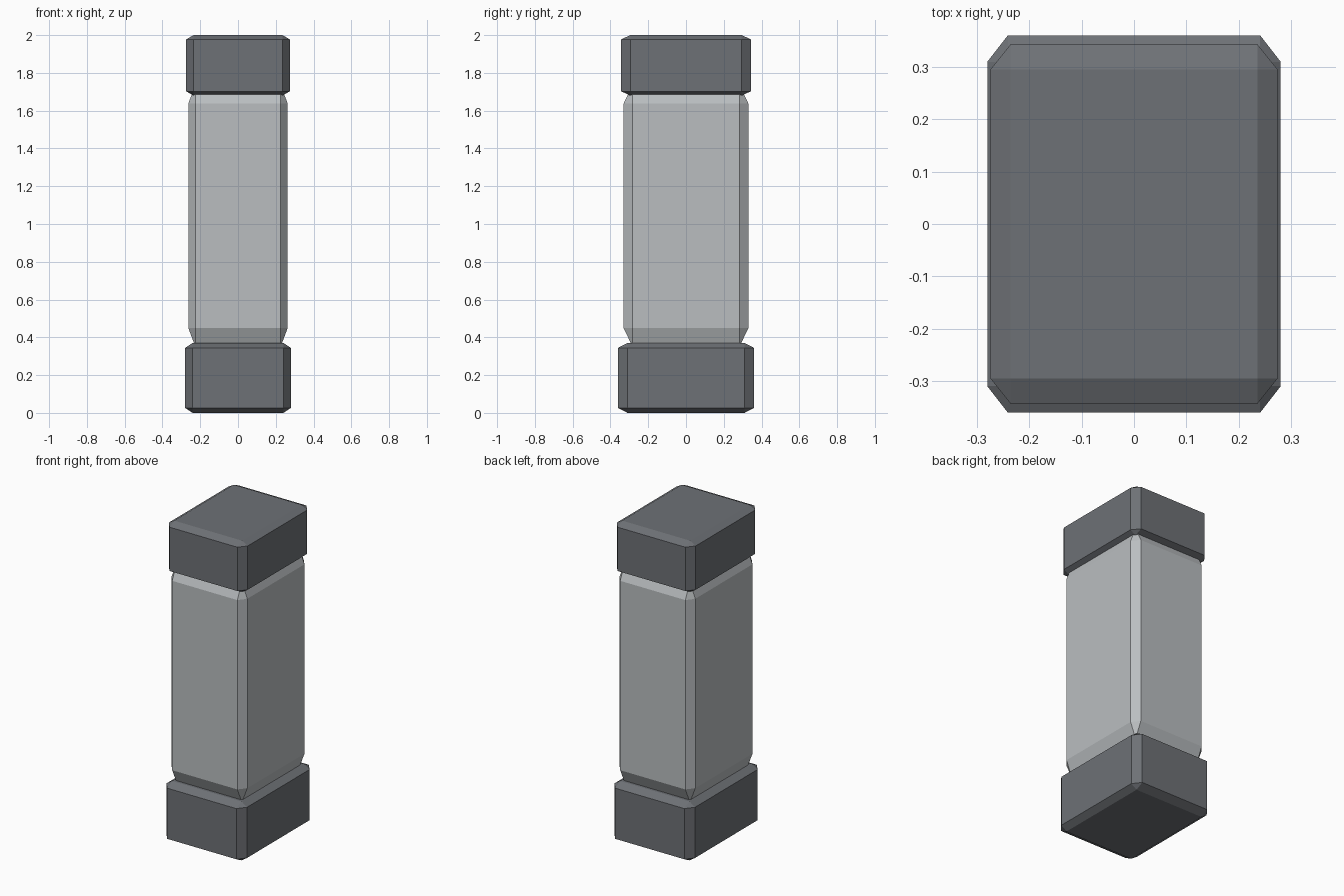
import bpy
import bmesh

if "Cube" in bpy.data.objects:
    bpy.data.objects.remove(bpy.data.objects["Cube"])


def make_material(name, colour):
    mat = bpy.data.materials.new(name)
    mat.use_nodes = True
    mat.diffuse_color = colour
    mat.node_tree.nodes["Principled BSDF"].inputs["Base Color"].default_value = colour
    return mat


def chamfered_block(name, half_x, half_y, bottom, top, mat, chamfer=0.07):
    """Unit cube with chamfered edges, then stretched so the chamfer is proportional."""
    bm = bmesh.new()
    bmesh.ops.create_cube(bm, size=1)
    bmesh.ops.bevel(bm, geom=bm.edges[:], offset=chamfer, offset_type='OFFSET',
                    segments=1, profile=0.5, affect='EDGES')
    bmesh.ops.scale(bm, vec=(2 * half_x, 2 * half_y, top - bottom), verts=bm.verts)
    bmesh.ops.translate(bm, vec=(0, 0, (top + bottom) / 2), verts=bm.verts)
    bmesh.ops.recalc_face_normals(bm, faces=bm.faces)
    mesh = bpy.data.meshes.new(name)
    bm.to_mesh(mesh)
    bm.free()
    mesh.materials.append(mat)
    obj = bpy.data.objects.new(name, mesh)
    bpy.context.collection.objects.link(obj)
    return obj


dark_grey = make_material("dark grey", (0.155, 0.165, 0.18, 1))
light_grey = make_material("light grey", (0.49, 0.515, 0.53, 1))

# Foot, shaft and cap of the pillar; the shaft ends sit inside the other two
chamfered_block("base", 0.28, 0.36, 0.0, 0.37, dark_grey)
chamfered_block("shaft", 0.263, 0.33, 0.352, 1.735, light_grey)
chamfered_block("cap", 0.274, 0.343, 1.68, 2.0, dark_grey)
